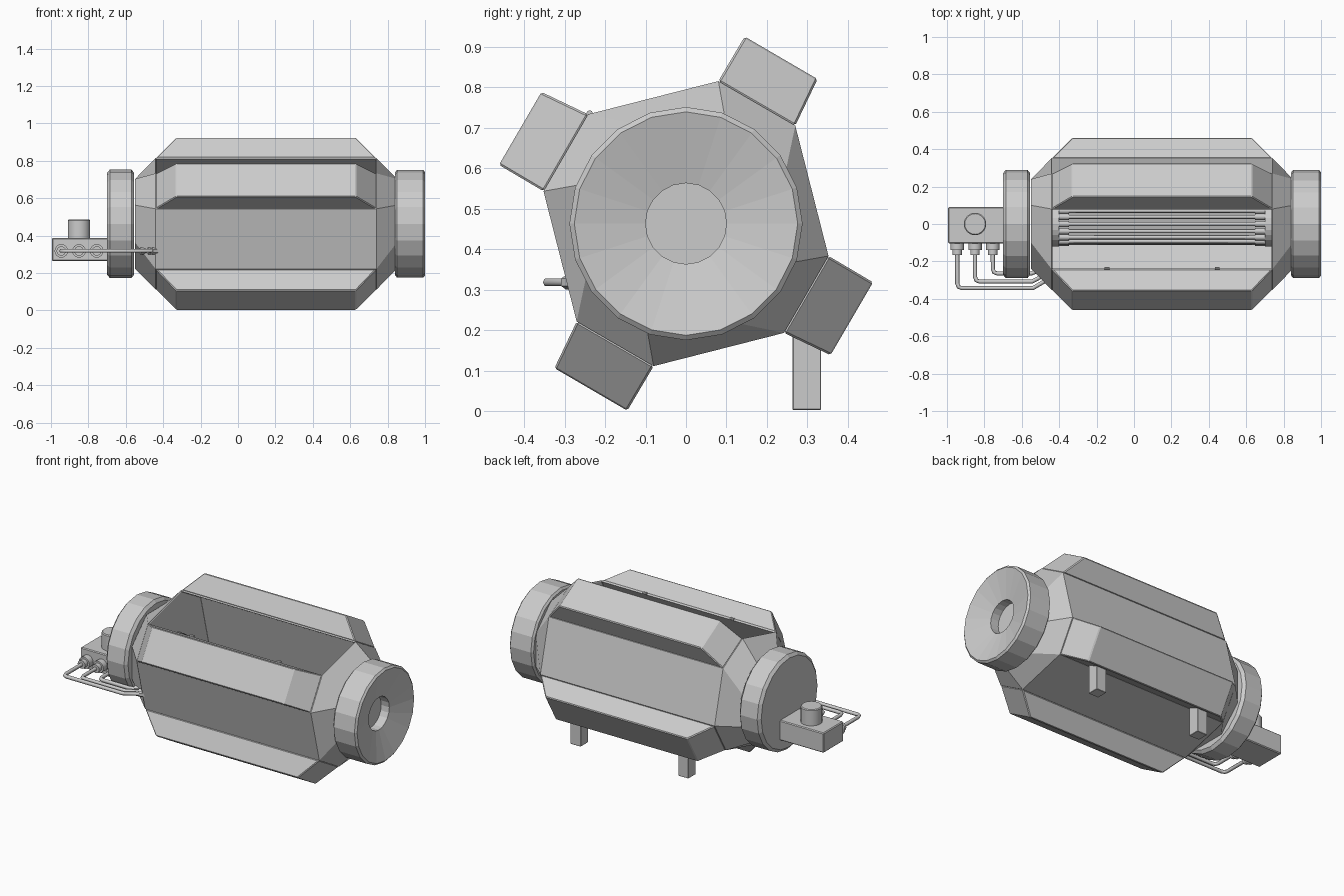
import bpy, bmesh
from math import sin, cos, pi, radians
from mathutils import Vector

if "Cube" in bpy.data.objects:
    bpy.data.objects.remove(bpy.data.objects["Cube"])

CX, CZ = 0.15, 0.463        # middle of the body and height of its axis


def make(name, verts, faces, bevel=0, smooth=0, recalc=True):
    me = bpy.data.meshes.new(name)
    me.from_pydata([tuple(v) for v in verts], [], faces)
    if recalc:
        bm = bmesh.new()
        bm.from_mesh(me)
        bmesh.ops.recalc_face_normals(bm, faces=bm.faces)
        bm.to_mesh(me)
        bm.free()
    ob = bpy.data.objects.new(name, me)
    bpy.context.collection.objects.link(ob)
    if bevel:
        m = ob.modifiers.new("bevel", 'BEVEL')
        m.width, m.segments, m.limit_method = bevel, 1, 'ANGLE'
    if smooth:
        me.shade_smooth()
        me.set_sharp_from_angle(angle=radians(smooth))
    return ob


def box(name, lo, hi, bevel=0.004):
    v = [(x, y, z) for x in (lo[0], hi[0]) for y in (lo[1], hi[1]) for z in (lo[2], hi[2])]
    f = [(0, 1, 3, 2), (4, 6, 7, 5), (0, 4, 5, 1), (2, 3, 7, 6), (0, 2, 6, 4), (1, 5, 7, 3)]
    return make(name, v, f, bevel)


def lathe(name, origin, axis, profile, n=20, smooth=0):
    """Closed solid of revolution; profile is (distance along axis, radius)."""
    a = Vector(axis)
    e1 = Vector((0, 0, 1)) if abs(a.z) < 0.5 else Vector((1, 0, 0))
    e2 = a.cross(e1)
    o = Vector(origin)
    verts = [o + a * d + (e1 * cos(2 * pi * i / n) + e2 * sin(2 * pi * i / n)) * r
             for d, r in profile for i in range(n)]
    last = (len(profile) - 1) * n
    faces = [(k * n + i, k * n + (i + 1) % n, (k + 1) * n + (i + 1) % n, (k + 1) * n + i)
             for k in range(len(profile) - 1) for i in range(n)]
    faces += [tuple(range(n)), tuple(range(last, last + n))]
    return make(name, verts, faces, 0, smooth)


def turned(points, k):
    """Quarter turns of (y, z) points about the body axis."""
    for _ in range(k):
        points = [(-z, y) for y, z in points]
    return points


# hollow eight-sided core, top panel left open
base, end = [], []
for k in range(4):
    base += turned([(0.27, 0.242), (0.08, 0.352)], k)
    end += turned([(0.24, 0.10), (0.10, 0.24)], k)
rings = [(-0.70, end), (-0.59, base), (0.59, base), (0.70, end)]
verts = [(CX + x, y, CZ + z) for x, ring in rings for y, z in ring]
faces = [(r * 8 + i, r * 8 + (i + 1) % 8, r * 8 + 8 + (i + 1) % 8, r * 8 + 8 + i)
         for r in range(3) for i in range(8) if not (r == 1 and i == 1)]
core = make("body_core", verts, faces, recalc=False)
sol = core.modifiers.new("wall", 'SOLIDIFY')
sol.thickness, sol.offset = 0.008, -1

# inner end walls
for side, x in (("left", -0.588), ("right", 0.588)):
    make("end_wall_" + side, [(CX + x, y * 0.985, CZ + z * 0.985) for y, z in base],
         [tuple(range(8))])

# four lugs with sloped ends
for k in range(4):
    sec = turned([(0.27, 0.242), (0.325, 0.357), (0.145, 0.462), (0.08, 0.352)], k)
    half = (0.59, 0.48, 0.48, 0.59)
    v = [(CX + s * h, y, CZ + z) for s in (-1, 1) for (y, z), h in zip(sec, half)]
    f = [(0, 1, 2, 3), (4, 7, 6, 5)] + [(i, (i + 1) % 4, 4 + (i + 1) % 4, 4 + i) for i in range(4)]
    make(f"lug_{k + 1}", v, f, 0.005)

# end caps: solid drum on the left, dished ring on the right
lathe("left_cap", (-0.70, 0, CZ), (1, 0, 0),
      [(0, 0.272), (0.015, 0.29), (0.13, 0.29), (0.145, 0.272)], 20)
lathe("right_cap", (0.84, 0, CZ), (1, 0, 0),
      [(0, 0.275), (0.01, 0.288), (0.15, 0.288), (0.16, 0.276), (0.115, 0.10), (0.06, 0.10)], 20)

# rod cage along the axis
for side, x in (("left", -0.437), ("right", 0.70)):
    lathe("cage_disc_" + side, (x, 0, CZ), (1, 0, 0), [(0, 0.12), (0.035, 0.12)], 24)
for i in range(16):
    a = 2 * pi * i / 16
    lathe(f"cage_rod_{i + 1}", (-0.41, 0.1 * sin(a), CZ + 0.1 * cos(a)), (1, 0, 0),
          [(0, 0.017), (0.062, 0.017), (0.062, 0.011), (1.058, 0.011), (1.058, 0.017), (1.12, 0.017)],
          8, 50)

# hinge pins on the edge of the opening
for i, x in enumerate((-0.145, 0.445)):
    lathe(f"hinge_{i + 1}", (x - 0.013, -0.238, 0.735), (1, 0, 0), [(0, 0.008), (0.026, 0.008)], 8)

# back legs
for i, x in enumerate((CX - 0.365, CX + 0.365)):
    box(f"leg_{i + 1}", (x - 0.035, 0.263, 0.003), (x + 0.035, 0.334, 0.22), 0.002)

# control box with knob
box("control_box", (-0.995, -0.103, 0.265), (-0.69, 0.09, 0.387), 0.005)
lathe("knob", (-0.85, 0, 0.38), (0, 0, 1), [(0, 0.06), (0.1, 0.06), (0.105, 0.055)], 20, 30)

# three ports, each with a bent pipe running to the body
PZ = 0.318
ends = [(-0.54, -0.343, -0.44, -0.283), (-0.545, -0.308, -0.46, -0.262), (-0.55, -0.265, -0.50, -0.245)]
for i, (x, (bx, py, ex, ey)) in enumerate(zip((-0.945, -0.85, -0.755), ends)):
    lathe(f"port_{i + 1}", (x, -0.10, PZ), (0, -1, 0),
          [(0, 0.036), (0.04, 0.036), (0.04, 0.025), (0.066, 0.025)], 16, 30)
    cu = bpy.data.curves.new(f"pipe_{i + 1}", 'CURVE')
    cu.dimensions, cu.bevel_depth, cu.bevel_resolution, cu.use_fill_caps = '3D', 0.011, 1, True
    pts = [(x, -0.15), (x, py + 0.025), (x + 0.007, py + 0.007), (x + 0.025, py), (bx, py), (ex, ey)]
    sp = cu.splines.new('POLY')
    sp.points.add(len(pts) - 1)
    for p, (a, b) in zip(sp.points, pts):
        p.co = (a, b, PZ, 1)
    bpy.context.collection.objects.link(bpy.data.objects.new(f"pipe_{i + 1}", cu))
    d = Vector((ex - bx, ey - py, 0)).normalized()
    lathe(f"pipe_fitting_{i + 1}", Vector((ex, ey, PZ)) - d * 0.025, d,
          [(0, 0.018), (0.06, 0.018)], 6)
